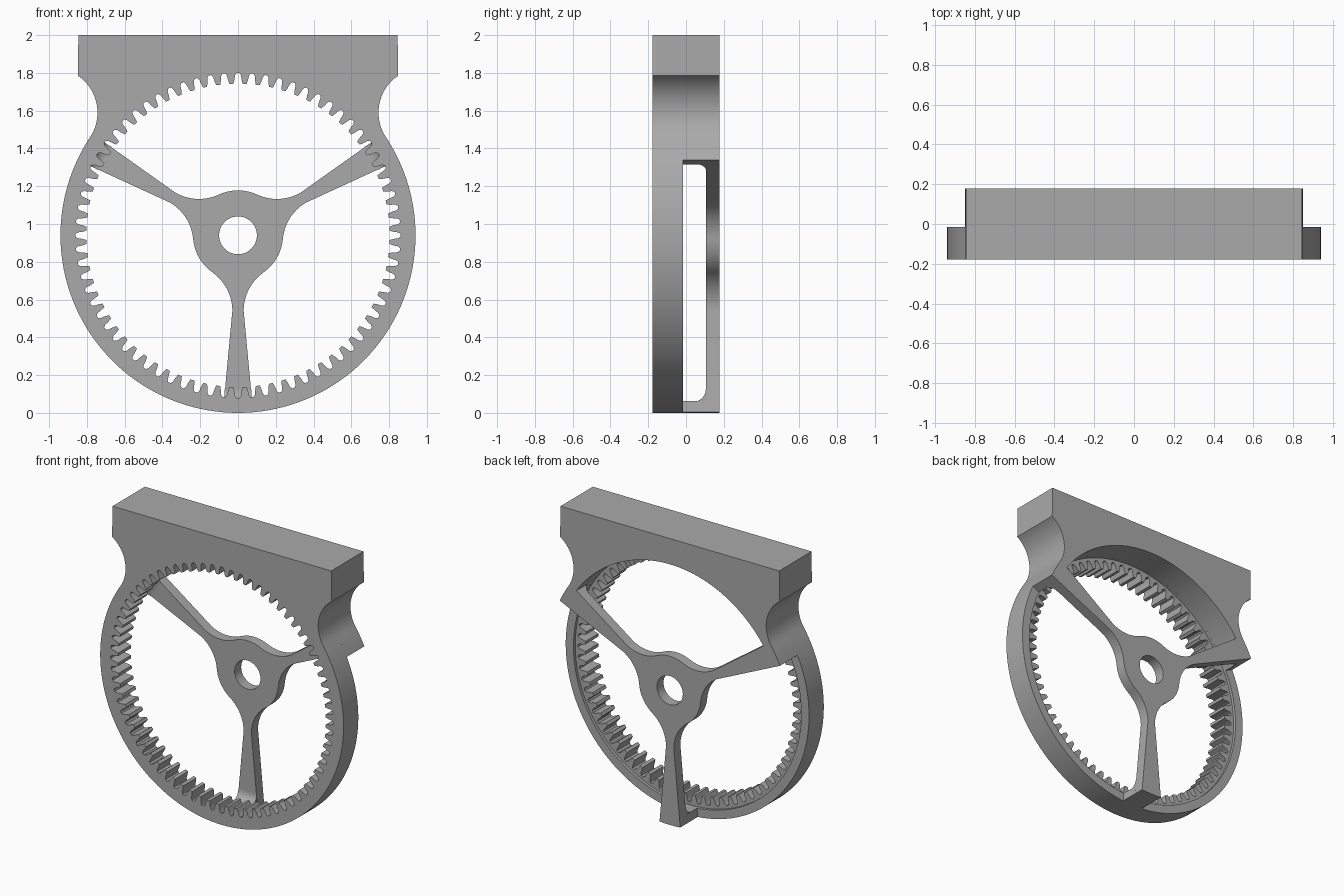
import bpy, bmesh
from math import sin, cos, asin, atan2, radians, degrees, sqrt
from mathutils import Matrix

if "Cube" in bpy.data.objects:
    bpy.data.objects.remove(bpy.data.objects["Cube"])

AXIS_Z = 0.94                       # wheel centre height
R_OUT, R_BORE = 0.94, 0.88          # ring outside, bore behind the teeth
Y_FRONT, Y_TEETH, Y_RING, Y_PLATE, Y_BACK = -0.178, -0.035, -0.015, 0.105, 0.178
TEETH = 72
TIP = degrees(asin(0.08 / R_OUT))   # half angle of a spoke end
SPOKES = (30, 150, 270)

grey = bpy.data.materials.new("plain grey")
grey.use_nodes = True
grey.diffuse_color = (0.4, 0.4, 0.4, 1)
grey.node_tree.nodes["Principled BSDF"].inputs["Base Color"].default_value = (0.4, 0.4, 0.4, 1)


def polar(r, a):
    return (r * cos(radians(a)), r * sin(radians(a)))


def arc(r, a0, a1, n, cx=0, cy=0):
    pts = [polar(r, a0 + (a1 - a0) * i / n) for i in range(n + 1)]
    return [(cx + x, cy + y) for x, y in pts]


def frame(xa, ya, za, origin):
    m = Matrix((xa, ya, za)).transposed().to_4x4()
    m.translation = origin
    return m


def extrude(name, loops, half, matrix):
    """Filled outline with holes, thickened both ways and placed by a matrix."""
    cu = bpy.data.curves.new(name, "CURVE")
    cu.dimensions = "2D"
    cu.fill_mode = "BOTH"
    cu.extrude = half
    for pts in loops:
        sp = cu.splines.new("POLY")
        sp.points.add(len(pts) - 1)
        for p, (x, y) in zip(sp.points, pts):
            p.co = (x, y, 0, 1)
        sp.use_cyclic_u = True
    tmp = bpy.data.objects.new("outline", cu)
    bpy.context.collection.objects.link(tmp)
    bpy.context.view_layer.update()
    mesh = bpy.data.meshes.new_from_object(tmp.evaluated_get(bpy.context.evaluated_depsgraph_get()))
    bpy.data.objects.remove(tmp)
    bpy.data.curves.remove(cu)
    mesh.name = name
    mesh.transform(matrix)
    bm = bmesh.new()
    bm.from_mesh(mesh)
    bmesh.ops.remove_doubles(bm, verts=bm.verts, dist=0.0002)
    bmesh.ops.recalc_face_normals(bm, faces=bm.faces)
    bm.to_mesh(mesh)
    bm.free()
    mesh.materials.clear()
    mesh.materials.append(grey)
    ob = bpy.data.objects.new(name, mesh)
    bpy.context.collection.objects.link(ob)
    bpy.ops.object.select_all(action="DESELECT")
    ob.select_set(True)
    bpy.context.view_layer.objects.active = ob
    bpy.ops.object.shade_smooth_by_angle(angle=radians(30))
    return ob


def layer(name, loops, y0, y1):
    m = frame((1, 0, 0), (0, 0, 1), (0, -1, 0), (0, (y0 + y1) / 2, AXIS_Z))
    return extrude(name, loops, (y1 - y0) / 2, m)


# Mounting block outline: ring side, cove, square top, then mirrored
COVE_X, COVE_Y, COVE_R = 0.98, 0.65, 0.236
touch = degrees(atan2(COVE_Y, COVE_X))


def block_outline(start):
    right = arc(R_OUT, start, touch, 8)
    right += arc(COVE_R, 180 + touch, 124, 20, COVE_X, COVE_Y)[1:]
    right += [(0.845, 1.06)]
    return right + [(-x, y) for x, y in reversed(right)]


# Edge between two neighbouring spokes, blended round the hub
HUB_R, BLEND_R, BLEND_W, BLEND_D = 0.238, 0.25, 0.28, 0.40


def gap(a, r_end):
    w = 0.08 - (R_OUT - r_end) * 0.09
    side = [(w, sqrt(r_end ** 2 - w ** 2))]
    hub_dir = degrees(atan2(BLEND_D, BLEND_W))
    side += arc(BLEND_R, 180, 180 + hub_dir, 14, BLEND_W, BLEND_D)
    half = [(sqrt(x * x + y * y), degrees(atan2(x, y))) for x, y in side]
    half += [(HUB_R, half[-1][1] + (60 - half[-1][1]) * i / 5) for i in range(1, 6)]
    first = [polar(r, a + t) for r, t in half]
    second = [polar(r, a + 120 - t) for r, t in reversed(half[:-1])]
    return first + second


# Internal tooth outline
SPACE = [(-1.75, 0.803), (-1.3, 0.825), (-1.05, 0.848), (-0.5, 0.86)]
SPACE += [(-t, r) for t, r in reversed(SPACE)]
teeth = [polar(r, i * 360 / TEETH + t) for i in range(TEETH) for t, r in SPACE]

# Front ring with block, toothed, then a plain rim behind the teeth
body = block_outline(touch - 20) + arc(R_OUT, 200 - touch, 340 + touch + 20, 90)[1:-1]
body = block_outline(touch) + arc(R_OUT, 180 - touch, 360 + touch, 100)[1:-1]
layer("toothed_ring", [body, teeth], Y_FRONT, Y_TEETH)
layer("ring_rim", [body, arc(R_BORE, 0, 357, 119)], Y_TEETH, Y_RING)

# Block behind the ring, arching from one upper spoke to the other
inner = degrees(asin(0.0746 / R_BORE))
arch = block_outline(30 - TIP) + arc(R_BORE, 150 + inner, 30 - inner, 60)
layer("rear_block", [arch], Y_RING, Y_PLATE)

# Foot joining the lower spoke to the ring
foot = arc(R_OUT, 270 - TIP, 270 + TIP, 6) + arc(R_BORE, 270 + inner, 270 - inner, 6)
layer("lower_foot", [foot], Y_RING, Y_PLATE)

# Back plate: block, three spokes and bored hub in one outline
plate = block_outline(30 - TIP) + gap(150, R_OUT)[1:]
plate += arc(R_OUT, 270 - TIP, 270 + TIP, 6)[1:-1] + gap(270, R_OUT)[:-1]
window = gap(30, R_BORE)
end = degrees(asin(0.0746 / R_BORE))
window += arc(R_BORE, 150 - end, 30 + end, 50)[1:-1]
layer("spoked_back_plate", [plate, window, arc(0.1, 0, 352.5, 47)], Y_PLATE, Y_BACK)

# Rounded inside corner where each spoke meets its support
FILLET = 0.065
corner = [(R_BORE + 0.005, Y_PLATE), (R_BORE + 0.005, Y_PLATE - FILLET)]
corner += arc(FILLET, 0, 90, 8, R_BORE - FILLET, Y_PLATE - FILLET)
for name, a in zip(("left", "right", "lower"), SPOKES):
    c, s = polar(1, a)
    extrude(name + "_spoke_fillet", [corner], 0.071,
            frame((c, 0, s), (0, 1, 0), (-s, 0, c), (0, 0, AXIS_Z)))
